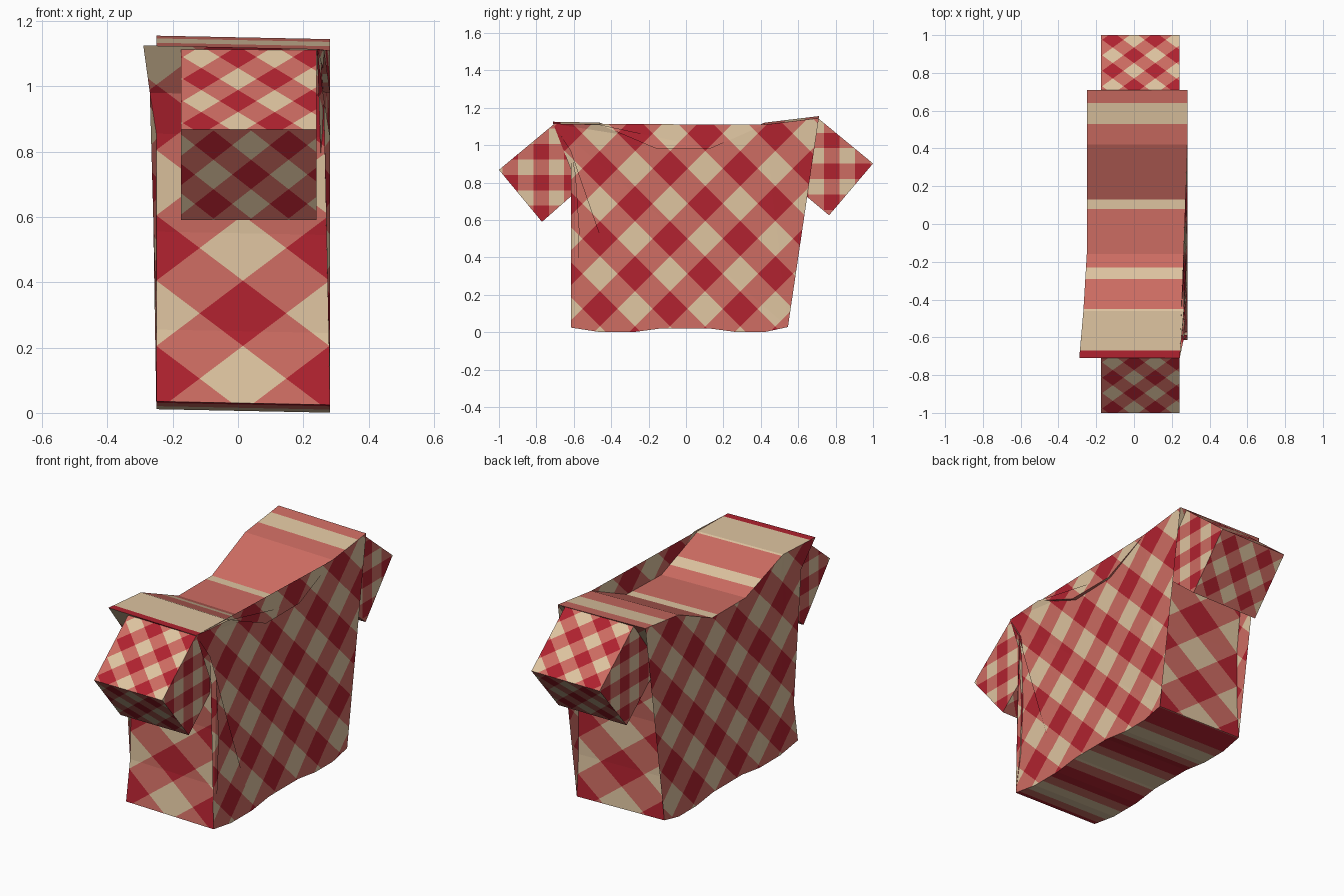
import bpy, bmesh, math
from mathutils import Vector

if "Cube" in bpy.data.objects:
    bpy.data.objects.remove(bpy.data.objects["Cube"])

CREAM, PINK, RED = 0, 1, 2
X, Y, Z = Vector((1, 0, 0)), Vector((0, 1, 0)), Vector((0, 0, 1))


def material(name, rgb):
    m = bpy.data.materials.new(name)
    lin = [((c / 255 + 0.055) / 1.055) ** 2.4 for c in rgb]
    m.diffuse_color = (*lin, 1)
    m.use_nodes = True
    m.node_tree.nodes["Principled BSDF"].inputs["Base Color"].default_value = m.diffuse_color
    return m


MATS = [material("cream", (222, 196, 160)),
        material("pink", (205, 108, 98)),
        material("red", (176, 34, 47))]


# Patterns: each gives the cutting planes and a colour rule
class Gingham:
    """Two families of stripes; red where they cross, cream where neither runs."""
    def __init__(self, *families):          # (direction / period, phase)
        self.families = families

    def cuts(self, pts):
        for a, c in self.families:
            ts = [a.dot(p) - c for p in pts]
            for k in range(math.floor(min(ts)) - 1, math.ceil(max(ts)) + 2):
                for s in (-0.25, 0.25):
                    if min(ts) < k + s < max(ts):
                        yield a, k + s + c

    def colour(self, p):
        n = 0
        for a, c in self.families:
            t = a.dot(p) - c
            n += abs(t - round(t)) < 0.25
        return n


def diamonds(e1, p1, e2, p2, centre):
    c = Vector(centre)
    a, b = e1 / p1 + e2 / p2, e1 / p1 - e2 / p2
    return Gingham((a, a.dot(c)), (b, b.dot(c)))


def squares(e1, e2, period, centre):
    c = Vector(centre)
    a, b = e1 / period, e2 / period
    return Gingham((a, a.dot(c)), (b, b.dot(c)))


class Bands:
    """Plain stripes along y: (lower limit, colour) from back to front."""
    def __init__(self, bands):
        self.bands = bands

    def cuts(self, pts):
        return [(Y, y) for y, _ in self.bands[:-1]]

    def colour(self, p):
        return next(c for y, c in self.bands if p.y >= y)


def add_panel(main, pts, pattern):
    """Cut one flat panel along its pattern and add it to the main mesh."""
    bm = bmesh.new()
    bm.faces.new([bm.verts.new(p) for p in pts])
    bmesh.ops.triangulate(bm, faces=bm.faces[:])
    for a, t in list(pattern.cuts(pts)):
        bmesh.ops.bisect_plane(bm, geom=bm.verts[:] + bm.edges[:] + bm.faces[:],
                               dist=1e-5, plane_co=a * (t / a.length_squared),
                               plane_no=a.normalized())
    for f in bm.faces:
        f.material_index = pattern.colour(f.calc_center_median())
    tmp = bpy.data.meshes.new("tmp")
    bm.to_mesh(tmp)
    bm.free()
    main.from_mesh(tmp)
    bpy.data.meshes.remove(tmp)


def extruded(name, left, right, side, edge_patterns):
    """Profile (counter-clockwise seen from +x) with a pattern for each edge."""
    main = bmesh.new()
    add_panel(main, right, side)
    add_panel(main, left[::-1], side)
    n = len(left)
    for i in range(n):
        j = (i + 1) % n
        add_panel(main, [right[i], left[i], left[j], right[j]], edge_patterns[i])
    me = bpy.data.meshes.new(name)
    main.to_mesh(me)
    main.free()
    for m in MATS:
        me.materials.append(m)
    ob = bpy.data.objects.new(name, me)
    bpy.context.collection.objects.link(ob)


# Shirt body: profile as y, z, sideways shift
profile = [
    (-.615, .03, 0), (-.46, .006, 0), (-.28, .006, 0), (-.13, .026, 0),
    (.12, .026, 0), (.27, .006, 0), (.42, .006, 0), (.545, .033, 0),      # hem
    (.53, .26, 0), (.53, .55, 0), (.56, .81, 0), (.585, .985, 0),         # back
    (.71, 1.15, 0), (.42, 1.115, 0), (.13, .987, 0), (-.16, .987, 0),     # shoulders
    (-.46, 1.115, -.018), (-.71, 1.12, -.04),
    (-.615, .975, -.02), (-.59, .85, 0), (-.57, .55, 0), (-.58, .25, 0)]  # front


def body_ring(x):
    return [Vector((x + s, y, z - 0.02 * (x - 0.015))) for y, z, s in profile]


body_side = diamonds(Y, .375, Z, .375, (0, .1025, -.0625))
hem = Gingham((Y / .375, .187), (Y / .375, .36))
back = diamonds(X, .53, Z, .40, (.015, 0, .25))
front = diamonds(X, .53, Z, .40, (.015, 0, .305))
top = Bands([(.64, PINK), (.53, CREAM), (.13, PINK), (.08, CREAM), (-.23, PINK),
             (-.29, CREAM), (-.45, PINK), (-.67, CREAM), (-9, RED)])
extruded("shirt_body", body_ring(-.25), body_ring(.282), body_side,
         [hem] * 7 + [back] * 5 + [top] * 5 + [front] * 5)


# Sleeves: short tilted boxes
def sleeve(name, outline, side, edge_patterns):
    rings = [[Vector((x, y, z)) for y, z in outline] for x in (-.175, .24)]
    extruded(name, *rings, side, edge_patterns)


f_top = diamonds(X, .225, Z, .135, (0, 0, .955))
f_cuff = diamonds(X, .23, Z, .18, (.04, 0, .73))
sleeve("front_sleeve",
       [(-.705, 1.113), (-1, .868), (-.77, .59), (-.52, .81), (-.6, 1.04)],
       squares(Y, Z, .165, (0, -.775, .80)),
       [f_top, f_cuff, f_cuff, f_cuff, f_top])

b_top = diamonds(X, .225, Z, .135, (0, 0, .99))
b_cuff = diamonds(X, .23, Z, .18, (.04, 0, .765))
sleeve("back_sleeve",
       [(.765, .625), (1, .902), (.705, 1.145), (.6, 1.04), (.52, .83)],
       squares(Y, Z, .165, (0, .78, .86)),
       [b_cuff, b_top, b_top, b_cuff, b_cuff])
